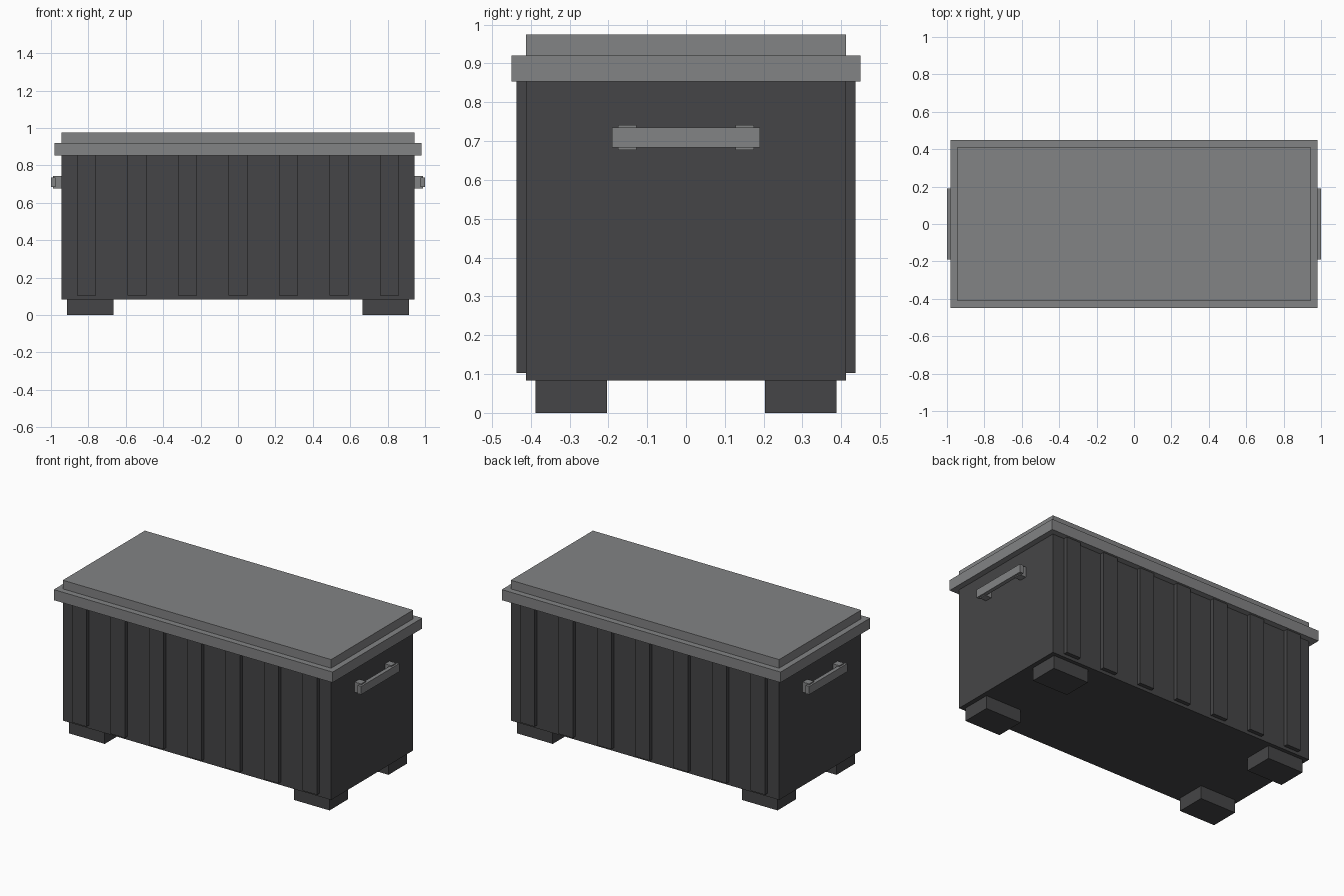
import bpy

if "Cube" in bpy.data.objects:
    bpy.data.objects.remove(bpy.data.objects["Cube"])


def material(name, rgb):
    m = bpy.data.materials.new(name)
    m.diffuse_color = (*rgb, 1.0)
    m.use_nodes = True
    m.node_tree.nodes["Principled BSDF"].inputs["Base Color"].default_value = m.diffuse_color
    return m


DARK = material("dark_grey", (0.06, 0.06, 0.063))
LIGHT = material("mid_grey", (0.225, 0.228, 0.232))


def box(name, x, y, z, mat):
    """Box from (min, max) ranges on each axis."""
    bpy.ops.mesh.primitive_cube_add(size=1)
    ob = bpy.context.object
    ob.name = name
    ob.location = [(r[0] + r[1]) / 2 for r in (x, y, z)]
    ob.scale = [r[1] - r[0] for r in (x, y, z)]
    bpy.ops.object.transform_apply(location=True, rotation=False, scale=True)
    ob.data.materials.append(mat)
    return ob


def span(sign, a, b):
    """Range a..b mirrored to the given side."""
    return tuple(sorted((sign * a, sign * b)))


# Chest body and two-step lid
box("body", (-0.943, 0.943), (-0.412, 0.412), (0.083, 0.855), DARK)
box("lid_rim", (-0.98, 0.98), (-0.45, 0.45), (0.853, 0.92), LIGHT)
box("lid_top", (-0.943, 0.943), (-0.412, 0.412), (0.918, 0.975), LIGHT)

# Vertical ribs on front and back
for side, sy in (("front", -1), ("back", 1)):
    for i in range(7):
        cx = (i - 3) * 0.27
        box(f"{side}_rib_{i + 1}", (cx - 0.051, cx + 0.051),
            span(sy, 0.40, 0.437), (0.103, 0.855), DARK)

for sx in (-1, 1):
    end = "right" if sx > 0 else "left"
    # Handle bar
    box(f"{end}_handle_bar", span(sx, 0.975, 1.0), (-0.191, 0.191),
        (0.683, 0.735), LIGHT)
    for sy in (-1, 1):
        corner = f"{end}_{'back' if sy > 0 else 'front'}"
        # Handle mounts and feet
        box(f"{corner}_handle_mount", span(sx, 0.935, 0.988),
            span(sy, 0.128, 0.175), (0.677, 0.742), LIGHT)
        box(f"{corner}_foot", span(sx, 0.665, 0.915),
            span(sy, 0.204, 0.388), (0.0, 0.085), DARK)
